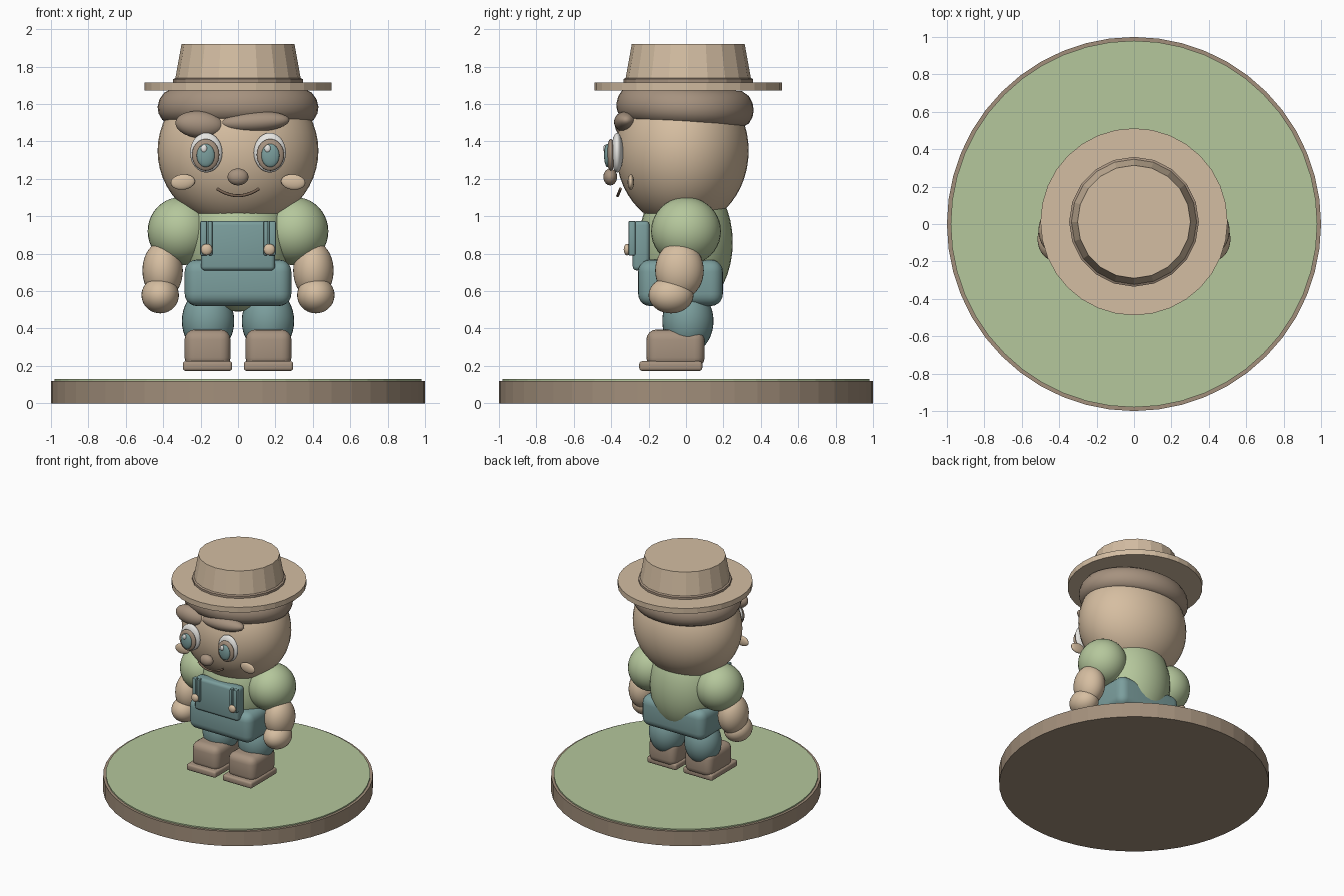
import bpy, bmesh, math
from mathutils import Matrix, Vector

if "Cube" in bpy.data.objects:
    bpy.data.objects.remove(bpy.data.objects["Cube"])


def lin(c):
    c /= 255
    return c / 12.92 if c <= 0.04045 else ((c + 0.055) / 1.055) ** 2.4


def mat(name, r, g, b):
    m = bpy.data.materials.new(name)
    m.diffuse_color = (lin(r), lin(g), lin(b), 1)
    m.use_nodes = True
    m.node_tree.nodes["Principled BSDF"].inputs["Base Color"].default_value = m.diffuse_color
    return m


SKIN = mat("skin", 214, 190, 161)
STRAW = mat("straw", 211, 189, 162)
GREEN = mat("soft green", 181, 199, 156)
TEAL = mat("teal denim", 123, 158, 157)
HAIR = mat("hair brown", 166, 146, 127)
WOOD = mat("base brown", 162, 143, 123)
DARK = mat("mouth brown", 122, 101, 84)
WHITE = mat("eye white", 230, 229, 225)


def finish(bm, name, material, smooth=None):
    bmesh.ops.recalc_face_normals(bm, faces=bm.faces[:])
    me = bpy.data.meshes.new(name)
    bm.to_mesh(me)
    bm.free()
    ob = bpy.data.objects.new(name, me)
    bpy.context.collection.objects.link(ob)
    me.materials.append(material)
    if smooth:
        bpy.ops.object.select_all(action='DESELECT')
        ob.select_set(True)
        bpy.context.view_layer.objects.active = ob
        bpy.ops.object.shade_smooth_by_angle(angle=math.radians(smooth))
    return ob


def ball(name, loc, rad, material, roll=0, seg=32, rings=20):
    bm = bmesh.new()
    bmesh.ops.create_uvsphere(bm, u_segments=seg, v_segments=rings, radius=1)
    m = Matrix.Translation(loc) @ Matrix.Rotation(math.radians(roll), 4, 'Y')
    bmesh.ops.transform(bm, matrix=m @ Matrix.Diagonal((*rad, 1)), verts=bm.verts[:])
    return finish(bm, name, material, 60)


def rounded_box(name, lo, hi, bevel, material, seg=4):
    lo, hi = Vector(lo), Vector(hi)
    bm = bmesh.new()
    bmesh.ops.create_cube(bm, size=1)
    m = Matrix.Translation((lo + hi) / 2) @ Matrix.Diagonal((*(hi - lo), 1))
    bmesh.ops.transform(bm, matrix=m, verts=bm.verts[:])
    bmesh.ops.bevel(bm, geom=bm.edges[:], offset=bevel, segments=seg,
                    profile=0.5, affect='EDGES')
    return finish(bm, name, material, 40)


def cone(name, z0, z1, r0, r1, seg, material, y=0):
    bm = bmesh.new()
    bmesh.ops.create_cone(bm, cap_ends=True, segments=seg, radius1=r0, radius2=r1, depth=z1 - z0)
    bmesh.ops.translate(bm, vec=(0, y, (z0 + z1) / 2), verts=bm.verts[:])
    return finish(bm, name, material)


def lathe(name, profile, seg, material, matrix, smooth):
    bm = bmesh.new()
    vs = [bm.verts.new((r, 0, z)) for r, z in profile]
    es = [bm.edges.new(p) for p in zip(vs, vs[1:])]
    bmesh.ops.spin(bm, geom=vs + es, cent=(0, 0, 0), axis=(0, 0, 1),
                   angle=math.tau, steps=seg, use_duplicate=False)
    bmesh.ops.remove_doubles(bm, verts=bm.verts[:], dist=1e-4)
    bmesh.ops.transform(bm, matrix=matrix, verts=bm.verts[:])
    return finish(bm, name, material, smooth)


# Display base
cone("base", 0, 0.12, 1, 1, 48, WOOD)
cone("grass_disc", 0.115, 0.13, 0.98, 0.98, 48, GREEN)

# Torso, head and hair
ball("shirt", (0, 0, 0.86), (0.28, 0.25, 0.37), GREEN)
ball("head", (0, -0.02, 1.35), (0.43, 0.355, 0.41), SKIN, seg=40, rings=26)
hair = [(0, -0.09), (0.37, -0.09), (0.405, -0.07), (0.425, -0.035), (0.43, 0),
        (0.42, 0.04), (0.395, 0.075), (0.35, 0.1), (0, 0.1)]
lathe("hair", hair, 40, HAIR, Matrix.Translation((0, -0.005, 1.585))
      @ Matrix.Rotation(math.radians(-3), 4, 'X') @ Matrix.Diagonal((1, 0.855, 1, 1)), 50)
ball("fringe_left", (-0.205, -0.315, 1.49), (0.13, 0.065, 0.072), HAIR, roll=5)
ball("fringe_right", (0.09, -0.32, 1.505), (0.185, 0.065, 0.055), HAIR, roll=-3)

# Hat
cone("hat_brim", 1.672, 1.715, 0.5, 0.5, 32, STRAW, 0.012)
cone("hat_crown", 1.71, 1.92, 0.34, 0.302, 20, STRAW, 0.012)
band = [(0.33, 0.712), (0.347, 0.716), (0.347, 0.733), (0.334, 0.74)]
lathe("hat_band", [(r, z + 1) for r, z in band], 20, HAIR,
      Matrix.Translation((0, 0.012, 0)), None)

# Face
ball("nose", (0, -0.405, 1.21), (0.056, 0.037, 0.045), HAIR, seg=20, rings=14)
mouth = bpy.data.curves.new("mouth", 'CURVE')
mouth.dimensions = '3D'
mouth.bevel_depth = 0.008
mouth.bevel_resolution = 2
mouth.use_fill_caps = True
line = mouth.splines.new('POLY')
line.points.add(12)
for i, p in enumerate(line.points):
    t = i / 6 - 1
    p.co = (0.112 * t, -0.365 + 0.015 * t * t, 1.11 + 0.037 * t * t, 1)
mouth.materials.append(DARK)
bpy.context.collection.objects.link(bpy.data.objects.new("mouth", mouth))

for side, s in (("left", -1), ("right", 1)):
    # Eyes and cheeks
    ball("eye_" + side, (s * 0.17, -0.368, 1.34), (0.086, 0.032, 0.106), WHITE)
    ball("iris_ring_" + side, (s * 0.173, -0.402, 1.328), (0.073, 0.022, 0.085), HAIR)
    ball("iris_" + side, (s * 0.173, -0.42, 1.325), (0.048, 0.018, 0.062), TEAL)
    ball("eye_glint_" + side, (s * 0.17 - 0.012, -0.432, 1.362), (0.017, 0.01, 0.021),
         WHITE, seg=14, rings=10)
    ball("cheek_" + side, (s * 0.295, -0.295, 1.183), (0.065, 0.017, 0.041), SKIN, roll=s * 6)

    # Arms
    ball("sleeve_" + side, (s * 0.305, 0, 0.92), (0.178, 0.187, 0.182), GREEN)
    ball("forearm_" + side, (s * 0.403, -0.035, 0.71), (0.108, 0.13, 0.155), SKIN)
    ball("hand_" + side, (s * 0.416, -0.08, 0.578), (0.1, 0.12, 0.097), SKIN)

    # Legs and boots
    ball("trouser_leg_" + side, (s * 0.16, 0.01, 0.44), (0.14, 0.137, 0.175), TEAL)
    cx = s * 0.163
    rounded_box("boot_" + side, (cx - 0.123, -0.212, 0.19), (cx + 0.123, 0.1, 0.395),
                0.055, HAIR)
    rounded_box("sole_" + side, (cx - 0.132, -0.25, 0.173), (cx + 0.132, 0.087, 0.225),
                0.015, HAIR, 3)

    # Bib straps and buttons
    for part, x, w in (("inner", 0.148, 0.011), ("outer", 0.184, 0.018)):
        rounded_box(f"strap_{part}_{side}", (s * x - w, -0.308, 0.79),
                    (s * x + w, -0.27, 0.975), 0.008, TEAL, 2)
    ball("button_" + side, (s * 0.168, -0.315, 0.822), (0.031, 0.018, 0.031), SKIN,
         seg=20, rings=12)

# Overalls
rounded_box("overall_hips", (-0.285, -0.256, 0.52), (0.285, 0.197, 0.768), 0.065, TEAL, 5)
rounded_box("overall_bib", (-0.198, -0.285, 0.71), (0.198, -0.195, 0.975), 0.022, TEAL, 3)
